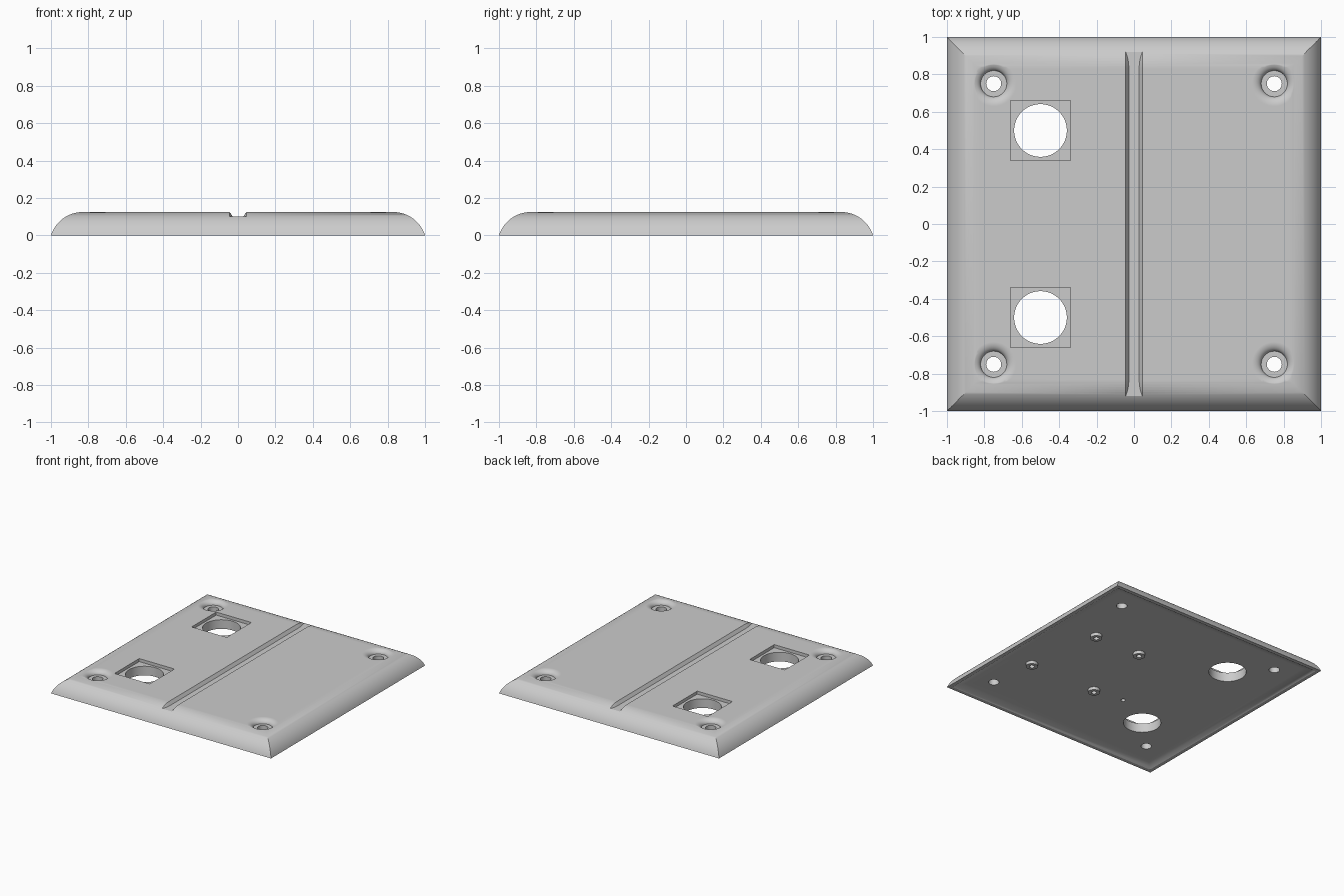
import bpy, bmesh, math

cube = bpy.data.objects.get("Cube")
if cube:
    bpy.data.objects.remove(cube, do_unlink=True)

HEIGHT, FLOOR, EDGE = 0.125, 0.025, 0.17
RADIUS = (EDGE ** 2 + HEIGHT ** 2) / (2 * HEIGHT)

grey = bpy.data.materials.new("light grey plastic")
grey.use_nodes = True
grey.diffuse_color = (0.6, 0.6, 0.6, 1)
grey.node_tree.nodes["Principled BSDF"].inputs["Base Color"].default_value = grey.diffuse_color


def finish(name, bm):
    bmesh.ops.recalc_face_normals(bm, faces=bm.faces)
    mesh = bpy.data.meshes.new(name)
    bm.to_mesh(mesh)
    bm.free()
    mesh.materials.append(grey)
    obj = bpy.data.objects.new(name, mesh)
    bpy.context.collection.objects.link(obj)
    return obj


def loft(name, rings, closed=False):
    """Skin a list of equal rings; cap the ends or join them in a loop."""
    bm = bmesh.new()
    rows = [[bm.verts.new(p) for p in ring] for ring in rings]
    n = len(rows[0])
    pairs = list(zip(rows, rows[1:])) + ([(rows[-1], rows[0])] if closed else [])
    for a, b in pairs:
        for i in range(n):
            j = (i + 1) % n
            bm.faces.new((a[i], a[j], b[j], b[i]))
    if not closed:
        bm.faces.new(rows[0])
        bm.faces.new(rows[-1])
    return finish(name, bm)


def turned(name, profile, x, y, sides=48, closed=False):
    """Turn (radius, height) points around a vertical axis."""
    turns = [2 * math.pi * i / sides for i in range(sides)]
    return loft(name, [[(x + r * math.cos(a), y + r * math.sin(a), z) for a in turns]
                       for r, z in profile], closed)


def square(half, z, x=0, y=0):
    return [(x + sx * half, y + sy * half, z) for sx, sy in ((-1, -1), (1, -1), (1, 1), (-1, 1))]


def surface(y):
    """Height of the rounded top at distance y from the centre."""
    d = max(0, abs(y) - (1 - EDGE))
    return HEIGHT - RADIUS + math.sqrt(RADIUS ** 2 - d ** 2)


# Plate: shallow hollow underneath, thin rim, rounded border, flat top
rings = [square(0.90, FLOOR), square(0.925, 0.021), square(0.95, 0.012), square(0.97, 0)]
sweep = math.asin(EDGE / RADIUS)
for i in range(17):
    a = sweep * (1 - i / 16)
    rings.append(square(1 - EDGE + RADIUS * math.sin(a), max(0, HEIGHT - RADIUS + RADIUS * math.cos(a))))
plate = loft("cover_plate", rings)

cutters = []

# Corner screw holes, each in a rounded dish
dish = [(0.04, -0.1), (0.04, 0.09), (0.07, 0.09)]
for i in range(1, 9):
    a = math.pi / 2 * i / 8
    dish.append((0.12 - 0.05 * math.cos(a), 0.09 + 0.035 * math.sin(a)))
dish.append((0.12, 0.2))
for x in (-0.75, 0.75):
    for y in (-0.75, 0.75):
        cutters.append(turned("screw_cutter", dish, x, y))

# Round openings in square pockets
for y in (-0.5, 0.5):
    cutters.append(loft("pocket_cutter", [square(0.16, 0.1, -0.5, y), square(0.16, 0.2, -0.5, y)]))
    cutters.append(turned("opening_cutter", [(0.141, -0.1), (0.141, 0.15)], -0.5, y, 64))

# Central groove with sloping walls that fade out at the rounded ends
GROOVE, HALF = 0.1, 0.045
sections = []
for s in [-0.94 + 0.01 * i for i in range(12)] + [0.83 + 0.01 * i for i in range(12)]:
    rise = max(0.0004, surface(s) - GROOVE)
    foot = HALF - 0.7 * rise
    top = GROOVE + rise
    sections.append([(-foot, s, GROOVE), (foot, s, GROOVE), (HALF, s, top),
                     (HALF, s, 0.2), (-HALF, s, 0.2), (-HALF, s, top)])
cutters.append(loft("groove_cutter", sections))

# Small blind hole underneath
cutters.append(turned("pin_cutter", [(0.017, -0.1), (0.017, 0.06)], -0.17, -0.33, 24))

for cutter in cutters:
    mod = plate.modifiers.new("cut", "BOOLEAN")
    mod.operation, mod.solver, mod.object = "DIFFERENCE", "EXACT", cutter
bpy.context.view_layer.update()
cut_mesh = bpy.data.meshes.new_from_object(plate.evaluated_get(bpy.context.evaluated_depsgraph_get()))
plate.modifiers.clear()
plate.data = cut_mesh
for cutter in cutters:
    bpy.data.objects.remove(cutter, do_unlink=True)

# Hollow mounting posts underneath
parts = [plate]
for i, (x, y) in enumerate(((0.61, 0.285), (0.19, 0.285), (0.71, -0.35), (0.1, -0.35))):
    tube = [(0.045, FLOOR + 0.002), (0.045, 0), (0.02, 0), (0.02, FLOOR + 0.002)]
    parts.append(turned(f"mounting_post_{i + 1}", tube, x, y, 32, True))

# Smooth the curves, keep the edges crisp
for obj in parts:
    bpy.ops.object.select_all(action="DESELECT")
    obj.select_set(True)
    bpy.context.view_layer.objects.active = obj
    bpy.ops.object.shade_smooth_by_angle(angle=math.radians(30))
    mod = obj.modifiers.new("even shading", "WEIGHTED_NORMAL")
    mod.keep_sharp = True
